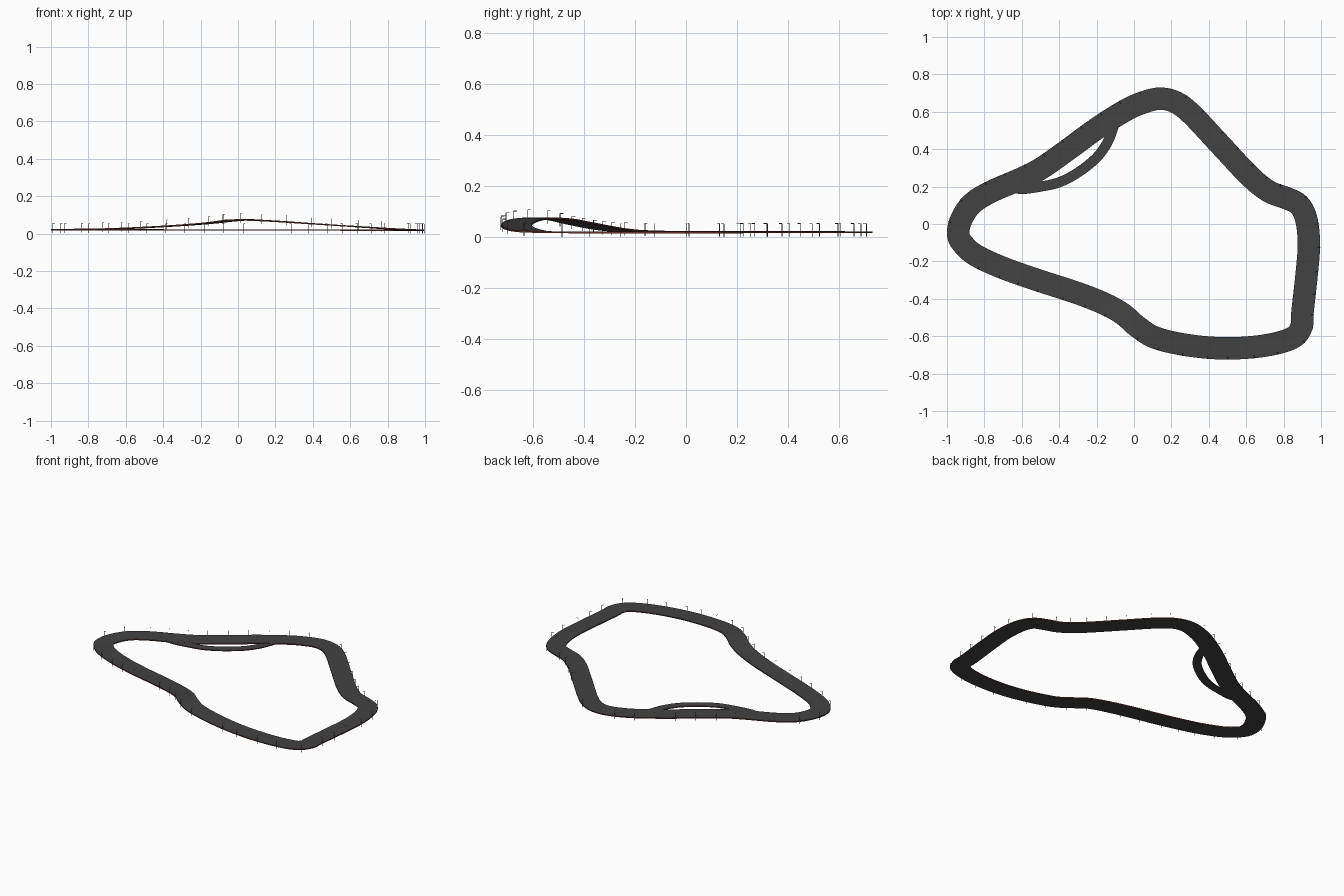
import bpy, bmesh, math
from mathutils import Vector

if "Cube" in bpy.data.objects:
    bpy.data.objects.remove(bpy.data.objects["Cube"])


def material(name, rgb):
    m = bpy.data.materials.new(name)
    m.diffuse_color = (*rgb, 1)
    m.use_nodes = True
    m.node_tree.nodes["Principled BSDF"].inputs["Base Color"].default_value = m.diffuse_color
    return m


asphalt = material("asphalt grey", (0.055, 0.055, 0.055))
kerb = material("kerb dark red", (0.13, 0.03, 0.02))
metal = material("post grey", (0.09, 0.09, 0.085))

# circuit centre line, clockwise from the top
TRACK = [(.14, .67), (.225, .65), (.31, .585), (.46, .425), (.62, .255),
         (.72, .175), (.81, .14), (.88, .105), (.92, .03), (.935, -.1),
         (.925, -.25), (.90, -.48), (.895, -.55), (.845, -.61), (.7, -.65),
         (.5, -.665), (.3, -.65), (.12, -.61), (.02, -.55), (-.055, -.485),
         (-.15, -.43), (-.3, -.37), (-.5, -.305), (-.7, -.235), (-.85, -.165),
         (-.92, -.1), (-.94, -.05), (-.925, .02), (-.87, .105), (-.77, .17),
         (-.62, .235), (-.5, .295), (-.35, .40), (-.2, .51), (-.05, .605),
         (.05, .65)]
PIT = [(-.66, .20), (-.6, .187), (-.5, .2), (-.4, .223), (-.3, .275),
       (-.2, .355), (-.14, .44), (-.105, .53), (-.08, .575)]
# hill profile along x on the front side of the circuit
HILL = [(-1, .024), (-.7, .028), (-.5, .036), (-.3, .048), (-.15, .060),
        (-.03, .075), (.04, .078), (.2, .070), (.4, .056), (.6, .043),
        (.8, .030), (.9, .023), (1, .022)]


def height(p):
    if p.y > -0.12 or (p.x > .86 and p.y > -.5):
        return .024 - .001 * (p.x + 1)
    for (x0, z0), (x1, z1) in zip(HILL, HILL[1:]):
        if x0 <= p.x <= x1:
            return z0 + (z1 - z0) * (p.x - x0) / (x1 - x0)
    return .022


def spline(pts, closed, steps=6):
    """Catmull-Rom samples through the points."""
    v = [Vector(p) for p in pts]
    n = len(v)
    get = (lambda i: v[i % n]) if closed else (lambda i: v[max(0, min(n - 1, i))])
    out = []
    for i in range(n if closed else n - 1):
        a, b, c, d = (get(i + k) for k in (-1, 0, 1, 2))
        for s in range(steps):
            t = s / steps
            out.append(.5 * (2 * b + (c - a) * t + (2 * a - 5 * b + 4 * c - d) * t * t
                             + (3 * b - a - 3 * c + d) * t ** 3))
    return out if closed else out + [v[-1]]


def frames(path, closed):
    """Position with height and left-hand side vector for every sample."""
    n = len(path)
    zs = [height(p) for p in path]
    if closed:
        for _ in range(3):
            zs = [(zs[i - 1] + zs[i] + zs[(i + 1) % n]) / 3 for i in range(n)]
    res = []
    for i, p in enumerate(path):
        a = path[i - 1] if closed or i else p
        b = path[(i + 1) % n] if closed or i < n - 1 else p
        t = (b - a).normalized()
        res.append((Vector((p.x, p.y, zs[i])), Vector((-t.y, t.x, 0))))
    return res


def finish(bm, name, mats):
    bmesh.ops.recalc_face_normals(bm, faces=bm.faces)
    me = bpy.data.meshes.new(name)
    bm.to_mesh(me)
    bm.free()
    for m in mats:
        me.materials.append(m)
    ob = bpy.data.objects.new(name, me)
    bpy.context.collection.objects.link(ob)
    return ob


def ribbon(name, fr, half, closed, thick=.007, drop=0):
    bm = bmesh.new()
    rings = []
    for p, side in fr:
        q = p - Vector((0, 0, drop))
        down = Vector((0, 0, -thick))
        rings.append([bm.verts.new(c) for c in (q + side * half, q - side * half,
                                                q - side * half + down,
                                                q + side * half + down)])
    n = len(rings)
    for i in range(n if closed else n - 1):
        a, b = rings[i], rings[(i + 1) % n]
        for k in range(4):
            f = bm.faces.new((a[k], a[(k + 1) % 4], b[(k + 1) % 4], b[k]))
            f.material_index = k % 2      # sides are kerb coloured
    if not closed:
        bm.faces.new(rings[0])
        bm.faces.new(rings[-1])
    return finish(bm, name, (asphalt, kerb))


track = frames(spline(TRACK, True), True)
ribbon("race_track", track, .06, True)
ribbon("pit_lane", frames(spline(PIT, False), False), .027, False, .006, .0005)


def box(bm, a, b, r):
    """Thin square bar between two points."""
    d = (b - a).normalized()
    u = d.orthogonal().normalized() * r
    w = d.cross(u)
    ends = [[bm.verts.new(c + s * u + t * w) for s, t in ((1, 1), (-1, 1), (-1, -1), (1, -1))]
            for c in (a, b)]
    for e in ends:
        bm.faces.new(e)
    for k in range(4):
        j = (k + 1) % 4
        bm.faces.new((ends[0][k], ends[0][j], ends[1][j], ends[1][k]))


# lamp posts evenly spaced along the outer edge, arm reaching over the road
bm = bmesh.new()
gap, dist = .12, 0
for i, (p, side) in enumerate(track):
    dist += (p - track[i - 1][0]).length
    if dist < gap:
        continue
    dist -= gap
    foot = p + side * .0605
    top = foot + Vector((0, 0, .030))
    box(bm, foot - Vector((0, 0, .021)), top, .001)
    box(bm, top, top - side * .014, .001)
finish(bm, "lamp_posts", (metal,))
